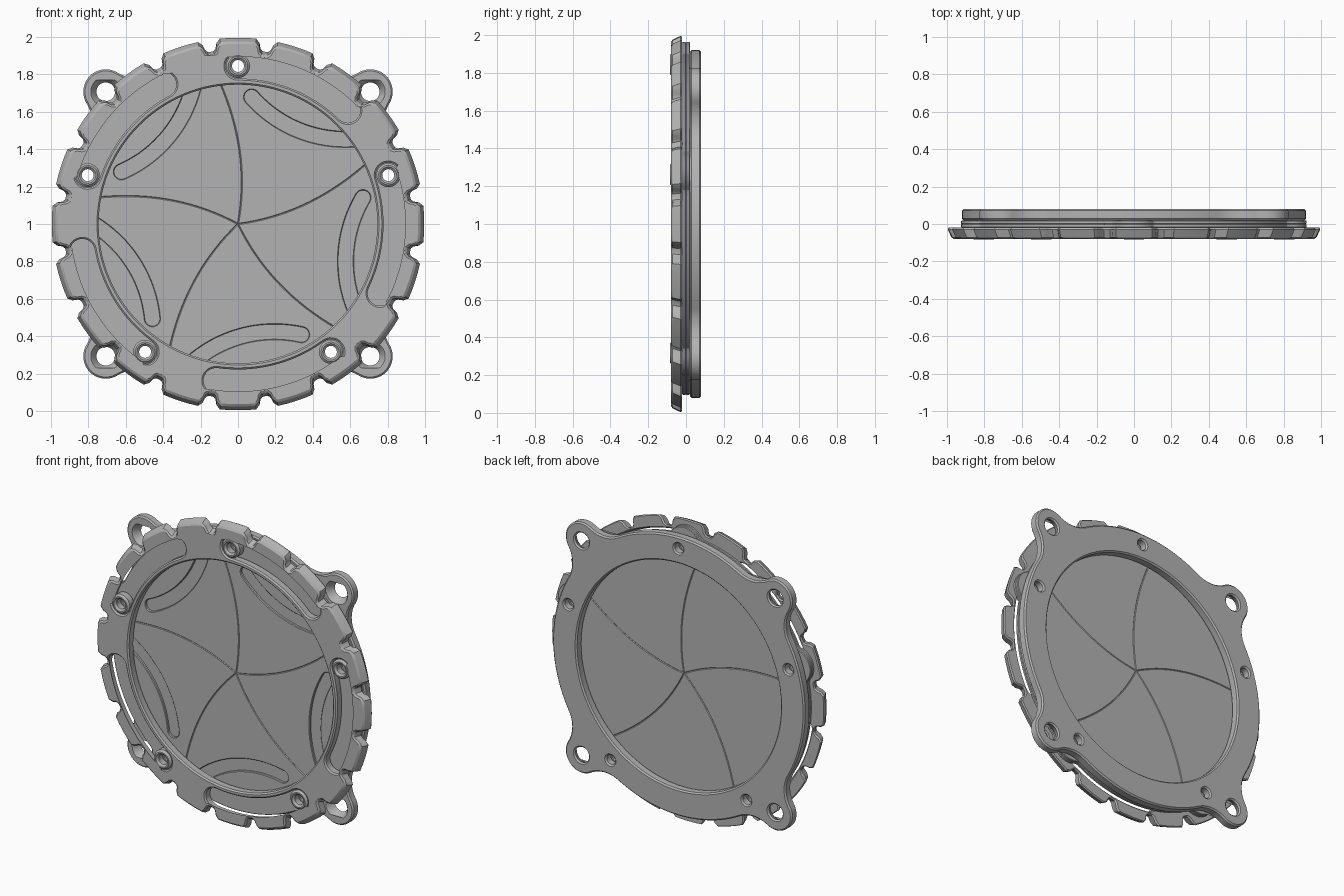
import bpy, bmesh
from math import sin, cos, pi, radians, atan2, hypot, sqrt
from mathutils import Vector

cube = bpy.data.objects.get("Cube")
if cube:
    bpy.data.objects.remove(cube)

grey = bpy.data.materials.new("plain grey")
grey.use_nodes = True
colour = (0.45, 0.45, 0.45, 1)
grey.diffuse_color = colour
grey.node_tree.nodes["Principled BSDF"].inputs["Base Color"].default_value = colour

PEG_R = 0.845      # distance of the pegs from the centre
OPENING = 0.745    # radius of the round opening
STEP = radians(72)


def polar(r, a, c=(0, 0)):
    return (c[0] + r * cos(a), c[1] + r * sin(a))


def turn(points, a):
    return [(x * cos(a) - y * sin(a), x * sin(a) + y * cos(a)) for x, y in points]


def circle(r, c=(0, 0), n=32):
    return [polar(r, 2 * pi * i / n, c) for i in range(n)]


def arc(r, a0, a1, n, c=(0, 0)):
    return [polar(r, a0 + (a1 - a0) * i / n, c) for i in range(n + 1)]


def slot(c, r, a0, a1, half):
    """Round-ended band along an arc from a0 up to a1."""
    return (arc(r + half, a0, a1, 24, c)
            + arc(half, a1, a1 + pi, 12, polar(r, a1, c))[1:-1]
            + arc(r - half, a1, a0, 24, c)
            + arc(half, a0 + pi, a0 + 2 * pi, 12, polar(r, a0, c))[1:-1])


def plate(name, loops, front, back, bevel, shape=None):
    """Bevelled plate from outlines in the x-z plane; inner loops become holes."""
    curve = bpy.data.curves.new(name, "CURVE")
    curve.dimensions = "2D"
    curve.fill_mode = "BOTH"
    curve.extrude = (back - front) / 2 - bevel
    curve.bevel_depth = bevel
    curve.bevel_resolution = 0
    curve.offset = -bevel
    for loop in loops:
        spline = curve.splines.new("POLY")
        spline.points.add(len(loop) - 1)
        for p, (x, y) in zip(spline.points, loop):
            p.co = (x, y, 0, 1)
        spline.use_cyclic_u = True
    obj = bpy.data.objects.new(name, curve)
    bpy.context.collection.objects.link(obj)
    bpy.ops.object.select_all(action="DESELECT")
    obj.select_set(True)
    bpy.context.view_layer.objects.active = obj
    bpy.ops.object.convert(target="MESH")
    obj = bpy.context.object
    bm = bmesh.new()
    bm.from_mesh(obj.data)
    bmesh.ops.remove_doubles(bm, verts=bm.verts, dist=0.00005)
    bmesh.ops.recalc_face_normals(bm, faces=bm.faces)
    for v in bm.verts:
        x, z, depth = v.co
        y = (front + back) / 2 - depth
        if shape:
            x, z = shape(x, y, z)
        v.co = (x, y, z + 1)
    bm.to_mesh(obj.data)
    bm.free()
    obj.data.materials.clear()
    obj.data.materials.append(grey)
    bpy.ops.object.shade_smooth_by_angle(angle=radians(30))
    return obj


peg_angles = [pi / 2 - k * STEP for k in range(5)]

# Front ring: twenty tapered teeth and five curved slots
tooth = [(-9, 0.936), (-8, 0.938), (-7.3, 0.95), (-6.8, 0.978), (-5.6, 1.0),
         (-2.8, 1.0), (0, 1.0), (2.8, 1.0), (5.6, 1.0), (6.8, 0.978),
         (7.3, 0.95), (8, 0.938)]
teeth = [polar(r, radians(18 * k + a)) for k in range(20) for a, r in tooth]


def taper(x, y, z):
    r = hypot(x, z)
    s = 1 - 0.028 * max(0, -0.02 - y) / 0.06 if r > 0.918 else 1
    return x * s, z * s


ring_slots = [slot((0, 0), PEG_R, a - radians(44), a, 0.067) for a in peg_angles]
plate("front_ring", [teeth, circle(OPENING, n=128)] + ring_slots,
      -0.08, -0.02, 0.009, taper)

# Curved blades, each with a lobe around its peg and a sunken groove
seam = [(0.183 * t - 0.411 * t * t, t) for t in (0.89 * i / 20 for i in range(21))]
rim_r = hypot(*seam[-1])
rim_a = atan2(seam[-1][1], seam[-1][0])


def rim_point(a):
    side = PEG_R * sin(a - pi / 2)
    lobe = 0.12 ** 2 - side ** 2
    r = PEG_R * cos(a - pi / 2) + sqrt(lobe) if lobe > 0 else 0
    return polar(max(rim_r, r), a)


rim = [rim_point(rim_a - STEP * i / 72) for i in range(1, 72)]
blade = seam + rim + turn(seam, -STEP)[:0:-1]
groove = turn(slot((0.195, -1.246), 0.67, radians(77.5), radians(133), 0.04), 2 * STEP)
peg_hole = circle(0.032, (0, PEG_R), 24)

for k, a in enumerate(peg_angles):
    outline, cut, hole = (turn(p, -k * STEP) for p in (blade, groove, peg_hole))
    plate(f"blade_front_{k + 1}", [outline, cut, hole], -0.02, 0.0, 0.004)
    plate(f"blade_back_{k + 1}", [outline, hole], 0.0, 0.02, 0.004)
    # Hollow peg standing in the slot
    centre = polar(PEG_R, a)
    plate(f"peg_{k + 1}", [circle(0.064, centre), circle(0.032, centre, 24)],
          -0.084, -0.018, 0.012)

# Back plate: disc with four filleted ears
DISC, EAR, FILLET = 0.92, 0.12, 0.2
ears = [polar(1.0, pi / 4 + k * pi / 2) for k in range(4)]
spread = 1.0 + (DISC + FILLET) ** 2 - (EAR + FILLET) ** 2
fa = math_angle = atan2(sqrt(max(0, 4 * (DISC + FILLET) ** 2 - spread ** 2)), spread)
fc = Vector(polar(DISC + FILLET, fa))             # fillet centre beside an ear on +x
to_ear = atan2(-fc.y, 1.0 - fc.x)
ear_a = atan2(fc.y, fc.x - 1.0)
half_ear = (arc(EAR, 0, ear_a, 14, (1.0, 0))
            + arc(FILLET, to_ear, fa - pi, 10, fc)[1:]
            + arc(DISC, fa, pi / 4, 12)[1:])
ear_sector = [(x, -y) for x, y in half_ear[:0:-1]] + half_ear[:-1]
outline = [p for k in range(4) for p in turn(ear_sector, pi / 4 + k * pi / 2)]


def countersink(x, y, z):
    for ex, ez in ears:
        d = hypot(x - ex, z - ez)
        if d < 0.07 and y < 0.05:
            s = (0.05 + 0.03 * (0.05 - y) / 0.03) / d
            return ex + (x - ex) * s, ez + (z - ez) * s
    return x, z


holes = [circle(0.05, e) for e in ears]
holes += [circle(0.032, polar(PEG_R, a), 24) for a in peg_angles]
plate("back_plate", [outline, circle(OPENING, n=128)] + holes,
      0.02, 0.08, 0.009, countersink)
